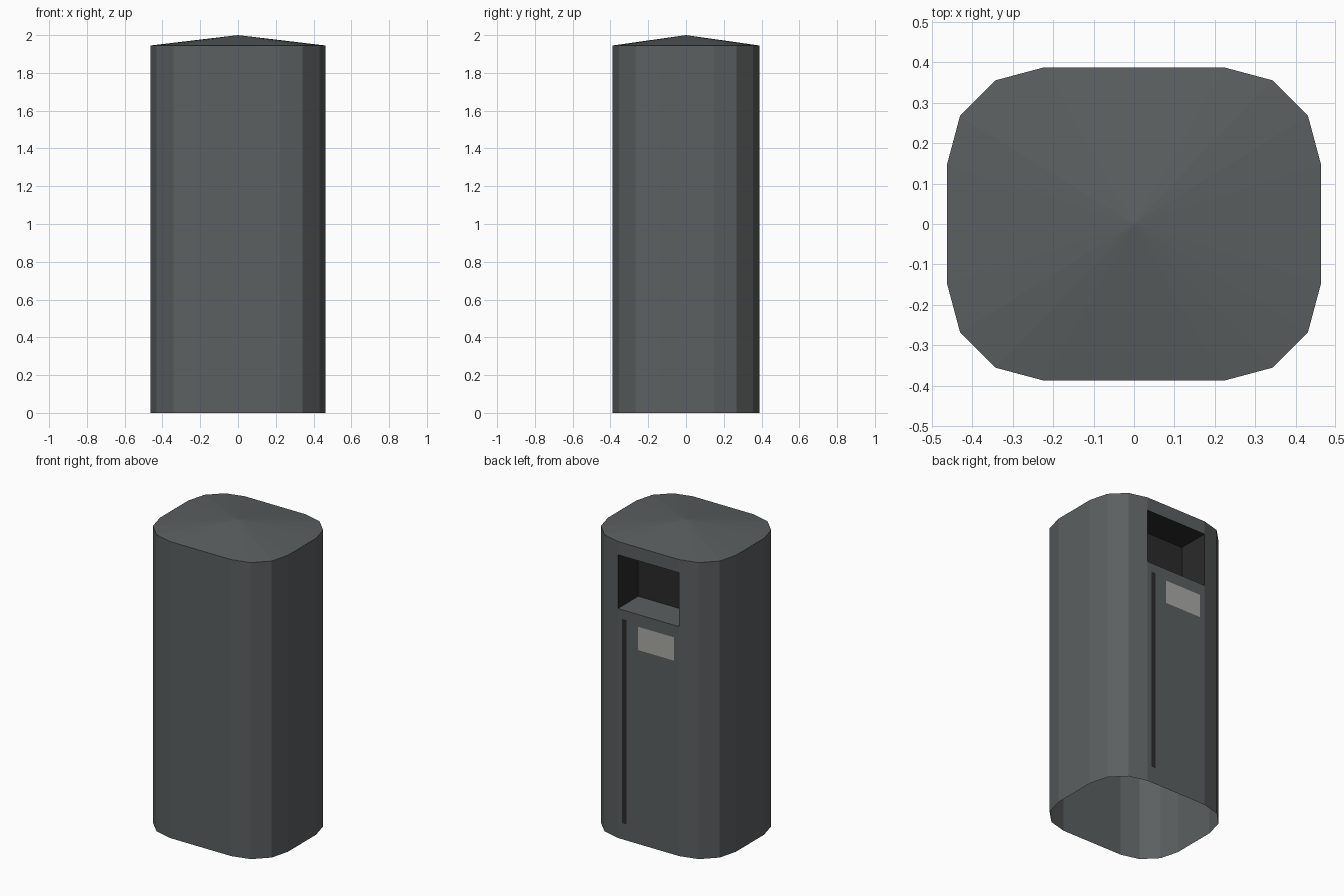
import bpy, bmesh, math

if "Cube" in bpy.data.objects:
    bpy.data.objects.remove(bpy.data.objects["Cube"])

HX, HY, R = 0.463, 0.388, 0.241      # half width, half depth, corner radius
WALL, TOP = 1.945, 2.0               # wall height, roof peak
Z0, Z1, DEPTH = 1.505, 1.858, 0.21   # opening bottom, top, depth
FLAT = HX - R                        # half width of the flat back panel


def material(name, rgb):
    m = bpy.data.materials.new(name)
    m.diffuse_color = (*rgb, 1)
    m.use_nodes = True
    m.node_tree.nodes["Principled BSDF"].inputs["Base Color"].default_value = m.diffuse_color
    return m


GREY = material("slate grey", (0.105, 0.115, 0.117))
DARK = material("near black", (0.023, 0.023, 0.023))
PALE = material("pale grey", (0.40, 0.40, 0.38))


def make(name, polygons, mats):
    """Object from (corner points, material index) polygons."""
    bm = bmesh.new()
    for pts, index in polygons:
        bm.faces.new([bm.verts.new(p) for p in pts]).material_index = index
    bmesh.ops.remove_doubles(bm, verts=bm.verts, dist=1e-5)
    me = bpy.data.meshes.new(name)
    bm.to_mesh(me)
    bm.free()
    for m in mats:
        me.materials.append(m)
    ob = bpy.data.objects.new(name, me)
    bpy.context.collection.objects.link(ob)
    return ob


# Rounded rectangle outline, three segments per corner, counter-clockwise
outline = []
for q, (sx, sy) in enumerate([(1, 1), (-1, 1), (-1, -1), (1, -1)]):
    for i in range(4):
        a = math.radians(90 * q + 30 * i)
        outline.append((sx * (HX - R) + R * math.cos(a),
                        sy * (HY - R) + R * math.sin(a)))
edges = list(zip(outline, outline[1:] + outline[:1]))


def strip(a, b, lo, hi):
    return [(*a, lo), (*b, lo), (*b, hi), (*a, hi)], 0


# Open-bottomed shell; the flat back panel is split around the opening
walls = []
for a, b in edges:
    if min(a[1], b[1]) > HY - 1e-4:
        walls += [strip(a, b, 0, Z0), strip(a, b, Z1, WALL)]
    else:
        walls.append(strip(a, b, 0, WALL))
make("bin_shell", walls, [GREY])

# Shallow pointed roof
make("roof", [([(*a, WALL), (*b, WALL), (0, 0, TOP)], 0) for a, b in edges], [GREY])

# Recessed opening: grey floor, dark sides, back and ceiling
yo, yi, w = HY, HY - DEPTH, FLAT
make("opening_recess", [
    ([(w, yo, Z0), (w, yi, Z0), (-w, yi, Z0), (-w, yo, Z0)], 0),
    ([(w, yo, Z1), (-w, yo, Z1), (-w, yi, Z1), (w, yi, Z1)], 1),
    ([(w, yi, Z0), (w, yi, Z1), (-w, yi, Z1), (-w, yi, Z0)], 1),
    ([(w, yo, Z0), (w, yo, Z1), (w, yi, Z1), (w, yi, Z0)], 1),
    ([(-w, yo, Z0), (-w, yi, Z0), (-w, yi, Z1), (-w, yo, Z1)], 1),
], [GREY, DARK])


# Thin plates on the back panel
def plate(name, x0, x1, z0, z1, mat):
    y = HY + 0.002
    make(name, [([(x1, y, z0), (x0, y, z0), (x0, y, z1), (x1, y, z1)], 0)], [mat])


plate("door_gap", 0.159, 0.191, 0.107, 1.446, DARK)
plate("label_plate", -0.185, 0.077, 1.273, 1.426, PALE)
